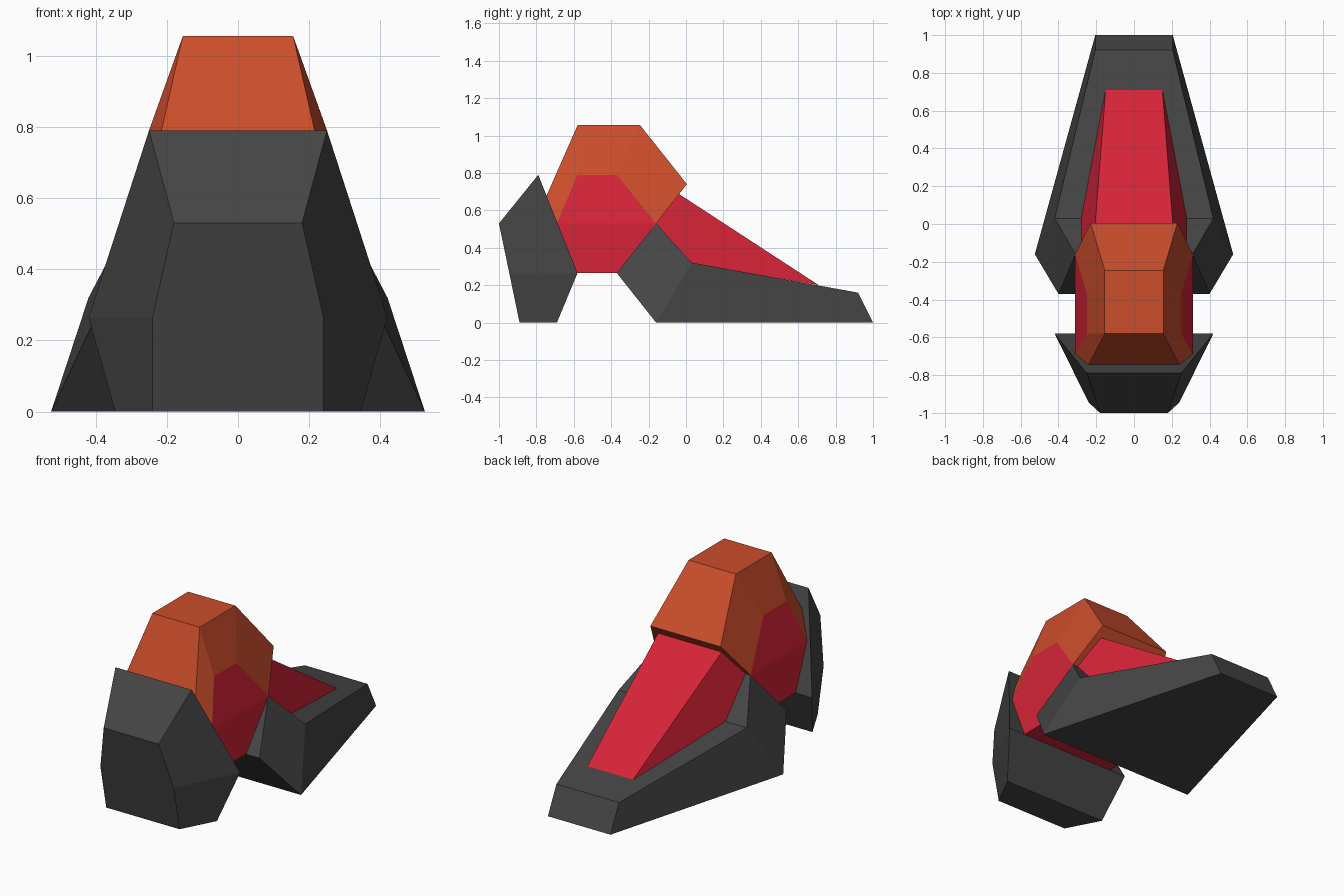
import bpy
import bmesh

if "Cube" in bpy.data.objects:
    bpy.data.objects.remove(bpy.data.objects["Cube"])


def material(name, color):
    m = bpy.data.materials.new(name)
    m.diffuse_color = (*color, 1)
    m.use_nodes = True
    m.node_tree.nodes["Principled BSDF"].inputs["Base Color"].default_value = m.diffuse_color
    return m


CHARCOAL = material("charcoal", (0.06, 0.06, 0.06))
ORANGE = material("orange", (0.60, 0.075, 0.025))
RED = material("red", (0.66, 0.017, 0.038))


def faceted_part(name, mat, profile, sides):
    """Closed side profile of (y, z, half width), bridged across x;
    sides lists the facets closing each flank by profile index."""
    bm = bmesh.new()
    left, right = ([bm.verts.new((s * w, y, z)) for y, z, w in profile]
                   for s in (-1, 1))
    n = len(profile)
    for i in range(n):
        j = (i + 1) % n
        bm.faces.new((left[i], left[j], right[j], right[i]))
    for facet in sides:
        bm.faces.new([right[i] for i in facet])
        bm.faces.new([left[i] for i in reversed(facet)])
    bmesh.ops.recalc_face_normals(bm, faces=bm.faces)
    mesh = bpy.data.meshes.new(name)
    bm.to_mesh(mesh)
    bm.free()
    mesh.materials.append(mat)
    obj = bpy.data.objects.new(name, mesh)
    bpy.context.collection.objects.link(obj)
    return obj


# Heel block
faceted_part("heel", CHARCOAL, [
    (-0.79, 0.79, 0.25), (-1.00, 0.53, 0.18), (-0.945, 0.265, 0.24),
    (-0.89, 0.00, 0.24), (-0.69, 0.00, 0.345), (-0.58, 0.265, 0.42),
], [(0, 1, 2, 5), (2, 3, 4, 5)])

# Toe block with raised rear lip
faceted_part("toe", CHARCOAL, [
    (-0.37, 0.265, 0.40), (-0.16, 0.53, 0.31), (0.03, 0.32, 0.42),
    (0.92, 0.16, 0.205), (1.00, 0.00, 0.205), (-0.16, 0.00, 0.525),
], [(0, 1, 2, 5), (2, 3, 4, 5)])

# Arched ankle cover
faceted_part("ankle_cover", ORANGE, [
    (-0.58, 1.055, 0.155), (-0.245, 1.055, 0.155), (0.005, 0.74, 0.23),
    (-0.16, 0.53, 0.312), (-0.37, 0.79, 0.25), (-0.58, 0.79, 0.25),
    (-0.69, 0.53, 0.312), (-0.745, 0.68, 0.24),
], [(0, 1, 4, 5), (1, 2, 3, 4), (0, 5, 6, 7)])

# Ankle joint under the cover
faceted_part("ankle_joint", RED, [
    (-0.58, 0.79, 0.25), (-0.37, 0.79, 0.25), (-0.16, 0.53, 0.312),
    (-0.37, 0.265, 0.312), (-0.58, 0.265, 0.312), (-0.69, 0.53, 0.312),
], [(0, 1, 2, 5), (2, 3, 4, 5)])

# Sloping tongue running onto the toe
faceted_part("tongue", RED, [
    (0.71, 0.20, 0.15), (-0.08, 0.715, 0.212),
    (-0.17, 0.53, 0.28), (0.03, 0.315, 0.28),
], [(0, 1, 2, 3)])
